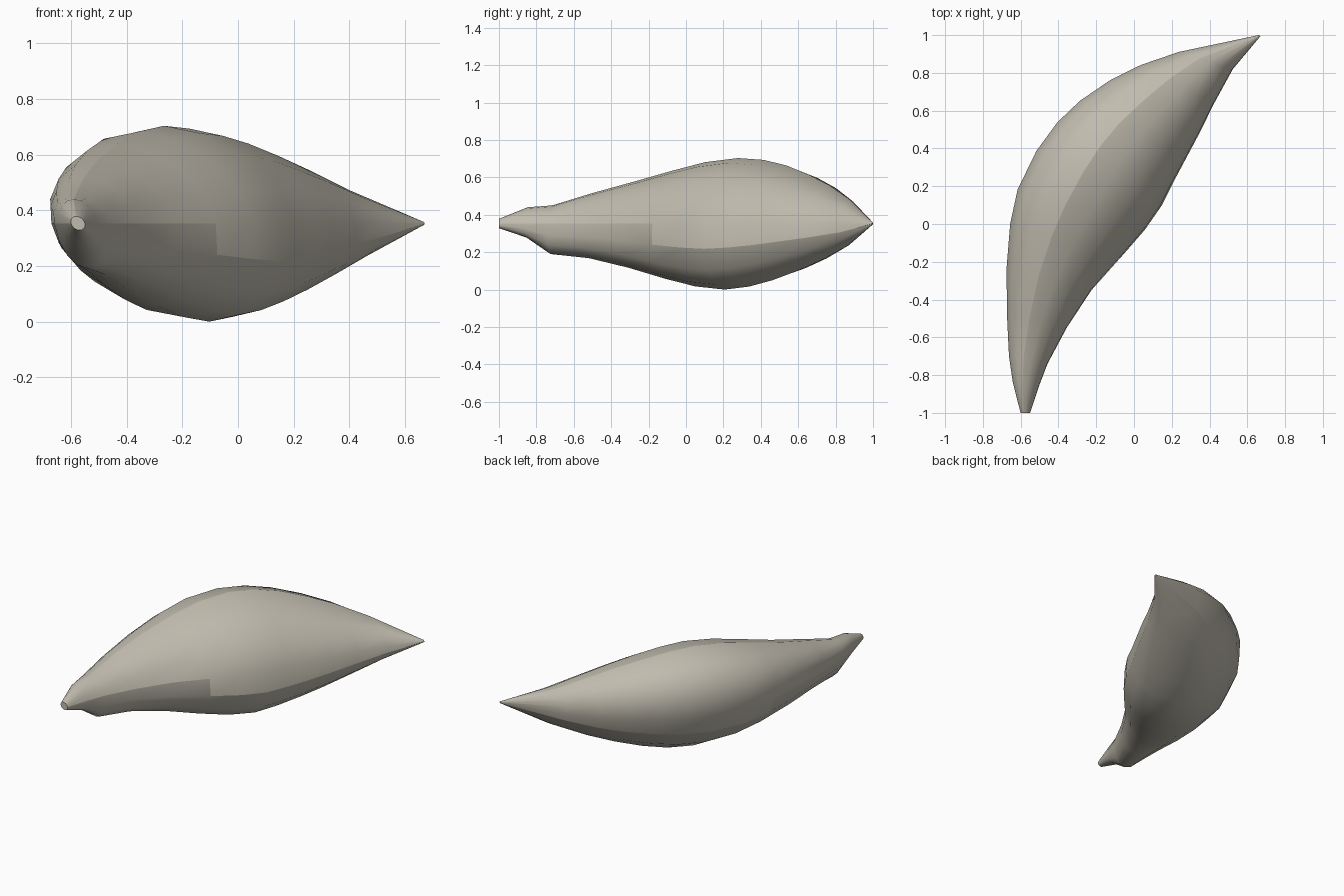
import bpy, bmesh, math
from mathutils import Vector

cube = bpy.data.objects.get("Cube")
if cube:
    bpy.data.objects.remove(cube)

SIDES = 16
MID_Z = 0.353
LEAN = 0.25   # how far the top leans outward and the keel inward
STEP_RIB = 5  # the side seams drop one row from this rib on

# Each rib: inner edge x, y; outer edge x, y; height above and below the middle
RIBS = [
    (-.55, -1.0, -.60, -1.0, .025, .025),
    (-.505, -.86, -.64, -.84, .087, .075),
    (-.46, -.74, -.66, -.70, .097, .163),
    (-.36, -.55, -.67, -.47, .163, .185),
    (-.23, -.35, -.67, -.23, .225, .237),
    (-.08, -.18, -.65, .00, .284, .295),
    (.05, -.03, -.61, .18, .328, .336),
    (.14, .10, -.51, .385, .35, .353),
    (.20, .22, -.40, .535, .34, .337),
    (.27, .35, -.28, .65, .31, .303),
    (.34, .48, -.12, .76, .262, .257),
    (.42, .64, .04, .84, .205, .20),
    (.52, .82, .24, .91, .128, .125),
    (.67, .995, .66, 1.0, .006, .006),
]


def add_rib(bm, ix, iy, ox, oy, up, down):
    """One leaning oval loop of vertices across the body."""
    inner, outer = Vector((ix, iy, MID_Z)), Vector((ox, oy, MID_Z))
    centre, reach = (inner + outer) / 2, (inner - outer) / 2
    loop = []
    for i in range(SIDES):
        a = math.tau * i / SIDES
        s = math.sin(a)
        rise = Vector((0, 0, s * (up if s > 0 else down)))
        loop.append(bm.verts.new(centre + reach * (math.cos(a) - LEAN * s) + rise))
    return loop


# Curved pod body lofted through the ribs
bm = bmesh.new()
loops = [add_rib(bm, *rib) for rib in RIBS]
for a, b in zip(loops, loops[1:]):
    for i in range(SIDES):
        j = (i + 1) % SIDES
        bm.faces.new((a[i], a[j], b[j], b[i]))
bm.faces.new(loops[0])
bm.faces.new(loops[-1])
bmesh.ops.recalc_face_normals(bm, faces=bm.faces)

# Smooth skin with crisp stem and tip ends
for face in bm.faces:
    face.smooth = len(face.verts) == 4
for end in (loops[0], loops[-1]):
    for i in range(SIDES):
        bm.edges.get((end[i], end[(i + 1) % SIDES])).smooth = False

# Crisp seams along the top ridge and both sides
half, top = SIDES // 2, SIDES // 4
for k, (a, b) in enumerate(zip(loops, loops[1:])):
    drop = 1 if k >= STEP_RIB else 0
    for i in (top, -drop % SIDES, half + drop):
        bm.edges.get((a[i], b[i])).smooth = False
step = loops[STEP_RIB]
for i, j in ((0, SIDES - 1), (half, half + 1)):
    bm.edges.get((step[i], step[j])).smooth = False

mesh = bpy.data.meshes.new("pod_body")
bm.to_mesh(mesh)
bm.free()
pod = bpy.data.objects.new("pod_body", mesh)
bpy.context.collection.objects.link(pod)

# Warm grey skin
skin = bpy.data.materials.new("warm_grey")
skin.use_nodes = True
colour = (0.53, 0.5, 0.425, 1)
skin.diffuse_color = colour
skin.node_tree.nodes["Principled BSDF"].inputs["Base Color"].default_value = colour
mesh.materials.append(skin)
